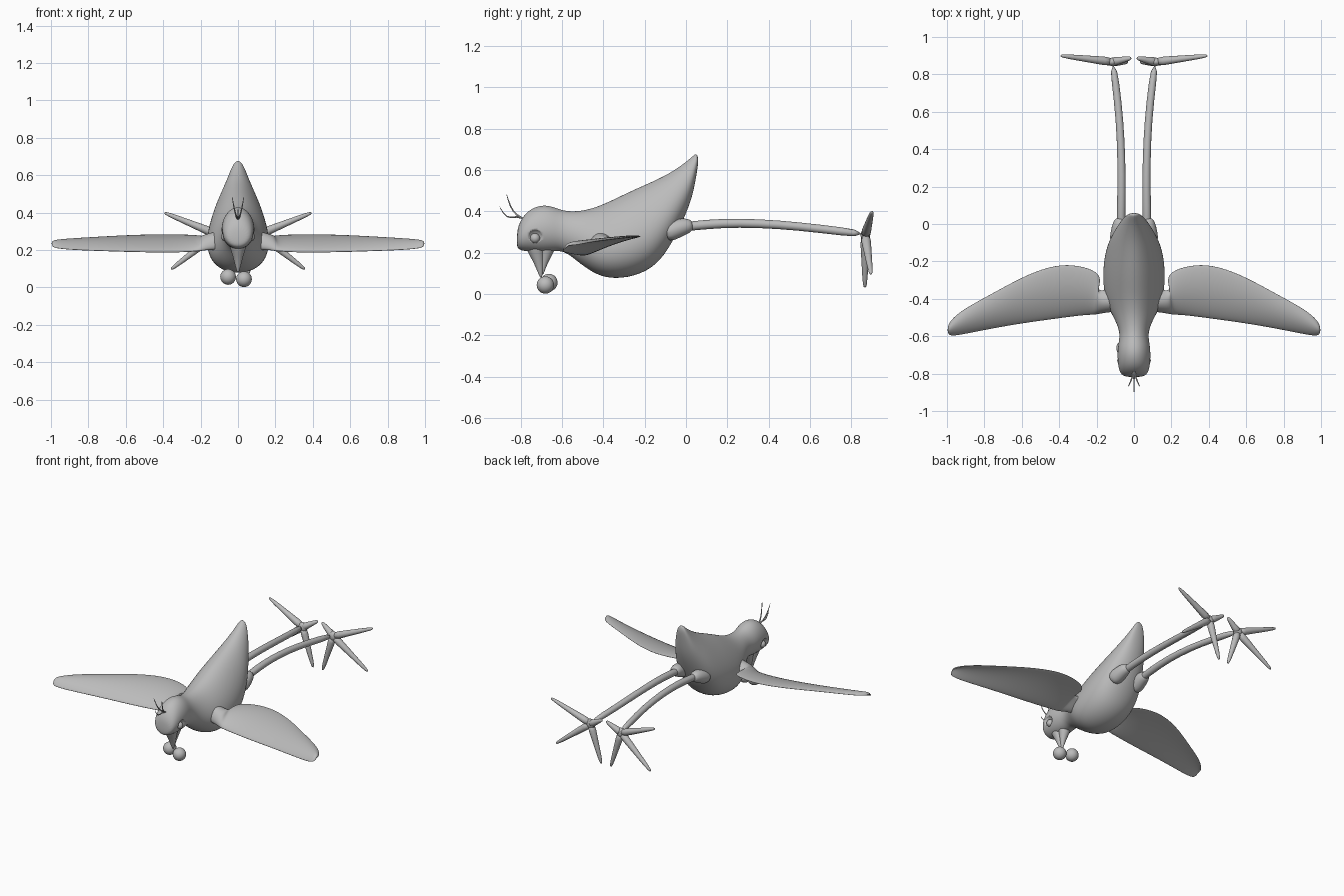
import bpy
import bmesh
import math
from mathutils import Vector

default_cube = bpy.data.objects.get("Cube")
if default_cube:
    bpy.data.objects.remove(default_cube, do_unlink=True)

# One plain colour for the whole bird
grey = bpy.data.materials.new("plain_grey")
grey.use_nodes = True
grey.diffuse_color = (0.5, 0.5, 0.5, 1)
grey.node_tree.nodes["Principled BSDF"].inputs["Base Color"].default_value = grey.diffuse_color


def finish(name, bm, subdivisions=0):
    """Turn a bmesh into a smooth, coloured object."""
    bmesh.ops.recalc_face_normals(bm, faces=bm.faces[:])
    for face in bm.faces:
        face.smooth = True
    mesh = bpy.data.meshes.new(name)
    bm.to_mesh(mesh)
    bm.free()
    mesh.materials.append(grey)
    obj = bpy.data.objects.new(name, mesh)
    bpy.context.collection.objects.link(obj)
    if subdivisions:
        mod = obj.modifiers.new("Smooth", "SUBSURF")
        mod.levels = mod.render_levels = subdivisions
    return obj


def loft(name, rings, subdivisions=0):
    """Skin a row of closed rings and cap both ends."""
    bm = bmesh.new()
    loops = [[bm.verts.new(point) for point in ring] for ring in rings]
    count = len(loops[0])
    for a, b in zip(loops, loops[1:]):
        for i in range(count):
            j = (i + 1) % count
            bm.faces.new((a[i], a[j], b[j], b[i]))
    bm.faces.new(loops[0])
    bm.faces.new(loops[-1])
    return finish(name, bm, subdivisions)


def ball(name, centre, radius, stretch=(1, 1, 1)):
    bm = bmesh.new()
    bmesh.ops.create_uvsphere(bm, u_segments=24, v_segments=16, radius=radius)
    bmesh.ops.scale(bm, vec=stretch, verts=bm.verts[:])
    bmesh.ops.translate(bm, vec=centre, verts=bm.verts[:])
    return finish(name, bm)


def tube(name, path, radii, subdivisions=1, sides=10):
    """Tapered round tube along a path."""
    points = [Vector(p) for p in path]
    rings = []
    for i, (point, radius) in enumerate(zip(points, radii)):
        ahead = points[min(i + 1, len(points) - 1)] - points[max(i - 1, 0)]
        turn = Vector((0, 0, 1)).rotation_difference(ahead.normalized())
        angles = [math.tau * k / sides for k in range(sides)]
        rings.append([point + turn @ Vector((math.cos(t), math.sin(t), 0)) * radius for t in angles])
    return loft(name, rings, subdivisions)


# Head, neck, body and upswept tail: top y, top z, bottom y, bottom z, half width
SECTIONS = [
    (-.817, .31, -.82, .23, .045),
    (-.8, .36, -.805, .21, .074),
    (-.76, .41, -.76, .205, .086),
    (-.7, .433, -.7, .2, .09),
    (-.65, .427, -.645, .205, .086),
    (-.6, .405, -.59, .21, .075),
    (-.54, .4, -.53, .16, .09),
    (-.47, .41, -.45, .1, .132),
    (-.39, .44, -.37, .07, .158),
    (-.29, .49, -.25, .08, .165),
    (-.2, .53, -.14, .135, .155),
    (-.11, .57, -.07, .24, .13),
    (-.05, .605, -.02, .34, .1),
    (0, .64, .03, .46, .068),
    (.035, .67, .05, .57, .042),
    (.052, .682, .062, .65, .02),
]
rings = []
for top_y, top_z, low_y, low_z, width in SECTIONS:
    top, low = Vector((0, top_y, top_z)), Vector((0, low_y, low_z))
    egg = 0.05 if top_y < -.5 else 0.25
    ring = []
    for k in range(20):
        t = math.tau * k / 20
        point = top.lerp(low, (1 - math.cos(t)) / 2)
        point.x = width * math.sin(t) * (1 - egg * math.cos(t))
        ring.append(point)
    rings.append(ring)
body = loft("body_and_head", rings, 2)

# Wing: front edge x, y, z, then rear edge x, y, z, then half thickness
WING = [
    (.08, -.47, .23, .08, -.33, .25, .06),
    (.15, -.475, .22, .15, -.35, .25, .045),
    (.2, -.485, .2, .2, -.36, .26, .03),
    (.22, -.488, .195, .17, -.29, .265, .022),
    (.26, -.49, .19, .21, -.24, .275, .02),
    (.34, -.5, .187, .33, -.21, .28, .02),
    (.45, -.515, .187, .45, -.22, .28, .02),
    (.6, -.535, .19, .6, -.28, .275, .018),
    (.75, -.56, .195, .75, -.365, .265, .016),
    (.88, -.585, .2, .88, -.435, .255, .014),
    (.96, -.6, .207, .96, -.49, .245, .012),
    (.998, -.595, .215, .998, -.54, .235, .007),
]
# Toe tips on one foot
TOES = {
    "outer_upper": (.395, .9, .4),
    "outer_lower": (.36, .895, .095),
    "inner_lower": (.035, .865, .03),
    "inner_upper": (.015, .887, .345),
}

for side, s in (("left", 1), ("right", -1)):
    # Wings, cambered and thicker near the front edge
    rings = []
    for fx, fy, fz, rx, ry, rz, thick in WING:
        front, rear = Vector((s * fx, fy, fz)), Vector((s * rx, ry, rz))
        ring = []
        for k in range(14):
            t = math.tau * k / 14
            f = (1 - math.cos(t)) / 2
            point = front.lerp(rear, f)
            point.z += math.sin(t) * thick * (1.2 - .7 * f) + .08 * f * (1 - f)
            ring.append(point)
        rings.append(ring)
    loft(side + "_wing", rings, 2)

    # Eye sockets cut into the head, each with an eyeball
    cutter = ball(side + "_socket_cutter", (s * .105, -.73, .275), .042)
    cutter.hide_render = True
    cutter.hide_set(True)
    cut = body.modifiers.new(side + " socket", "BOOLEAN")
    cut.operation = "DIFFERENCE"
    cut.object = cutter
    ball(side + "_eye", (s * .066, -.73, .27), .024)

    # Legs trailing behind, with a cuff at the hip
    tube(side + "_leg",
         [(s * x, y, z) for x, y, z in ((.07, -.06, .32), (.068, .1, .338), (.066, .25, .345),
                                        (.07, .45, .337), (.085, .65, .316), (.113, .86, .29))],
         (.025, .024, .023, .022, .021, .022))
    tube(side + "_hip_cuff",
         [(s * .085, -.11, .29), (s * .08, -.05, .315), (s * .075, 0, .33), (s * .072, .035, .333)],
         (.05, .05, .042, .026), 2)

    # Feet with four spread toes
    hub = Vector((s * .115, .867, .285))
    ball(side + "_foot", hub, .032, (1, .7, 1))
    for toe, (x, y, z) in TOES.items():
        tip = Vector((s * x, y, z))
        tube(side + "_toe_" + toe,
             [hub, hub.lerp(tip, .3), hub.lerp(tip, .9), tip], (.03, .021, .013, .006))

# Beak pointing down
tube("upper_beak", [(0, -.73, .26), (0, -.725, .21), (0, -.71, .15), (0, -.7, .075)],
     (.06, .044, .024, .006), 2)
tube("lower_beak", [(0, -.67, .25), (0, -.675, .2), (0, -.69, .14), (0, -.695, .09)],
     (.05, .034, .016, .005), 2)

# Pair of berries under the beak tip
ball("left_berry", (.032, -.68, .044), .042)
ball("right_berry", (-.053, -.663, .056), .042)

# Three crest feathers curving forward
for name, x, y, z in (("middle", 0, -.905, .43), ("left", .032, -.87, .49), ("right", -.032, -.87, .49)):
    tube(name + "_crest_feather",
         [(0, -.775, .36), (x * .3, -.82, .38), (x * .65, (y - .83) / 2, z - .07), (x, y, z)],
         (.006, .005, .004, .002), 1, 6)
